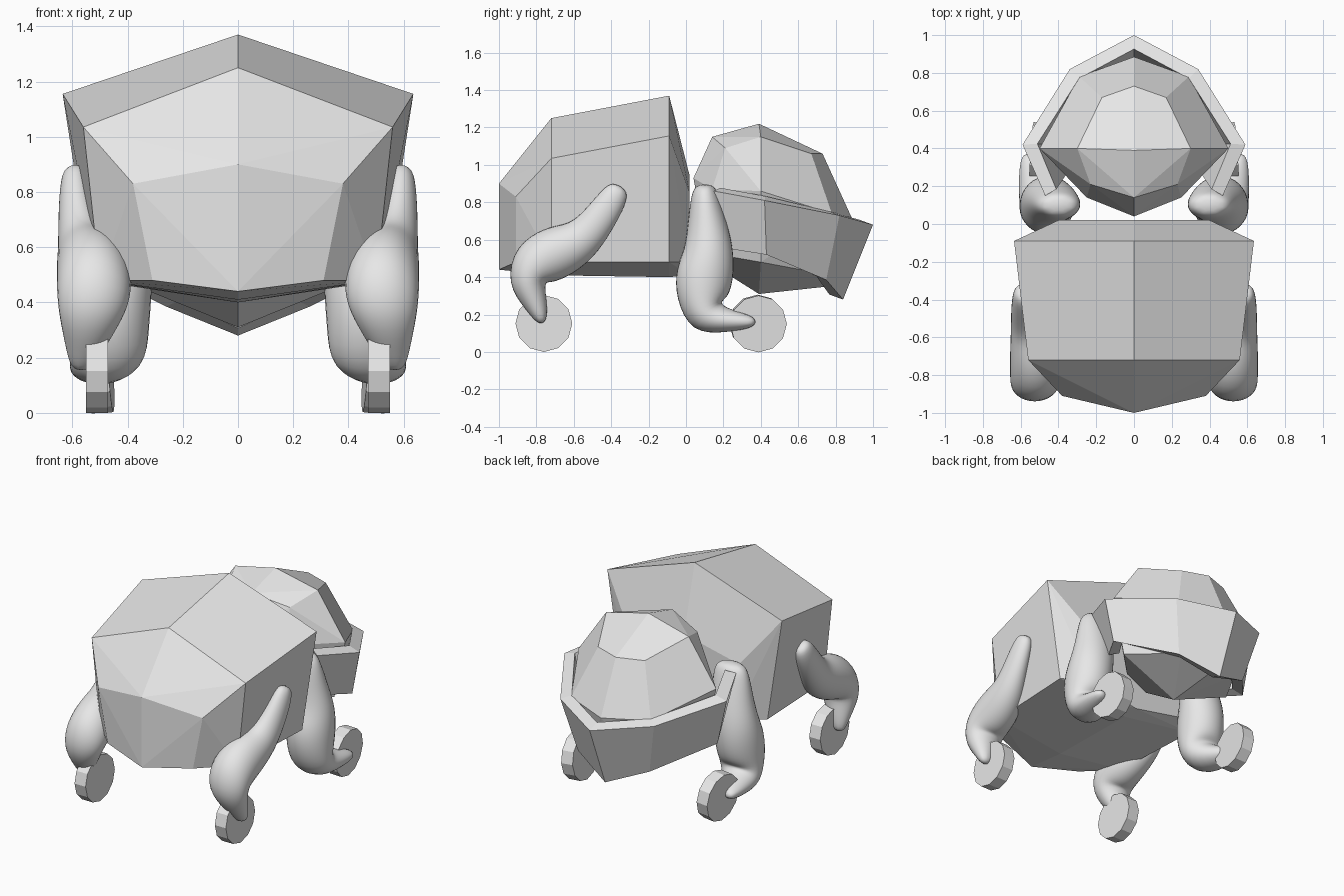
import bpy, bmesh, math
from mathutils import Vector, Matrix

cube = bpy.data.objects.get("Cube")
if cube:
    bpy.data.objects.remove(cube, do_unlink=True)

grey = bpy.data.materials.new("plain_grey")
grey.use_nodes = True
GREY = (0.8, 0.8, 0.8, 1)
grey.diffuse_color = GREY
grey.node_tree.nodes["Principled BSDF"].inputs["Base Color"].default_value = GREY


def finish(name, bm, smooth=False):
    bmesh.ops.recalc_face_normals(bm, faces=bm.faces[:])
    mesh = bpy.data.meshes.new(name)
    for f in bm.faces:
        f.smooth = smooth
    bm.to_mesh(mesh)
    bm.free()
    mesh.materials.append(grey)
    ob = bpy.data.objects.new(name, mesh)
    bpy.context.scene.collection.objects.link(ob)
    return ob


def faceted_hull(name, points):
    """Convex faceted solid, mirrored across x = 0."""
    bm = bmesh.new()
    for x, y, z in points:
        bm.verts.new((x, y, z))
        if x:
            bm.verts.new((-x, y, z))
    bmesh.ops.convex_hull(bm, input=bm.verts[:])
    bmesh.ops.dissolve_limit(bm, angle_limit=math.radians(4),
                             verts=bm.verts[:], edges=bm.edges[:])
    return finish(name, bm)


# Main body: top, upper corner, lower corner, keel of each section
faceted_hull("body", [
    (0, -1, .90), (.38, -.91, .83), (.31, -.91, .48), (0, -1, .44),
    (0, -.72, 1.25), (.56, -.72, 1.035), (.50, -.72, .48), (0, -.72, .41),
    (0, -.09, 1.37), (.635, -.09, 1.155), (.53, -.09, .48), (0, -.09, .40),
    (0, .02, .94), (.40, .02, .85), (.36, .02, .48), (0, .02, .41)])

# Head
faceted_hull("head", [
    (0, .04, .93), (.25, .14, .87), (.20, .17, .52), (0, .12, .48),
    (0, .14, 1.15), (.23, .21, 1.09),
    (0, .39, 1.22), (.30, .40, 1.15), (.50, .40, .86), (.42, .40, .48), (0, .39, .31),
    (0, .73, 1.06), (.17, .67, 1.06), (.29, .78, .74), (0, .885, .72),
    (.22, .72, .42), (0, .76, .35)])

# Open collar around the head
top = [(0, 1, .68), (.34, .82, .73), (.59, .42, .81), (.47, .15, .86)]
bottom = [(0, .84, .28), (.26, .75, .385), (.53, .43, .52), (.41, .24, .55)]


def both_sides(row):
    return [(-x, y, z) for x, y, z in row[:0:-1]] + row


bm = bmesh.new()
upper = [bm.verts.new(p) for p in both_sides(top)]
lower = [bm.verts.new(p) for p in both_sides(bottom)]
for i in range(len(upper) - 1):
    bm.faces.new((upper[i], upper[i + 1], lower[i + 1], lower[i]))
collar = finish("collar", bm)
front = collar.data.polygons[len(top) - 1]
if front.normal.y < 0:
    collar.data.flip_normals()
shell = collar.modifiers.new("thickness", 'SOLIDIFY')
shell.thickness = .07
shell.offset = -1
shell.use_even_offset = True


def leg(name, side, path, sides=8):
    """Smooth limb: rings of (x, y, z, half width, radius) along a path."""
    bm = bmesh.new()
    centres = [Vector(p[:3]) for p in path]
    rings = []
    for i, (x, y, z, wide, radius) in enumerate(path):
        along = centres[min(i + 1, len(path) - 1)] - centres[max(i - 1, 0)]
        across = Vector((0, -along.z, along.y)).normalized()
        ring = []
        for k in range(sides):
            a = math.tau * (k + .5) / sides
            p = centres[i] + Vector((wide * math.cos(a), 0, 0)) * 1.12
            p += across * radius * 1.12 * math.sin(a)
            ring.append(bm.verts.new((p.x * side, p.y, p.z)))
        rings.append(ring)
    for a, b in zip(rings, rings[1:]):
        for k in range(sides):
            n = (k + 1) % sides
            bm.faces.new((a[k], a[n], b[n], b[k]))
    bm.faces.new(rings[0])
    bm.faces.new(rings[-1])
    ob = finish(name, bm, True)
    ob.modifiers.new("smooth", 'SUBSURF').levels = 2
    ob.modifiers["smooth"].render_levels = 2


def wheel(name, x, y, tilt):
    bm = bmesh.new()
    turn = Matrix.Rotation(tilt, 4, 'Z') @ Matrix.Rotation(tilt, 4, 'Y')
    spin = Matrix.Rotation(math.pi / 2, 4, 'Y')
    bmesh.ops.create_cone(bm, cap_ends=True, segments=12, radius1=.152,
                          radius2=.152, depth=.08,
                          matrix=Matrix.Translation((x, y, .152)) @ turn @ spin)
    finish(name, bm)


FRONT_LEG = [
    (.59, -.35, .89, .04, .05), (.59, -.39, .82, .055, .075),
    (.58, -.47, .70, .07, .09), (.55, -.56, .59, .10, .11),
    (.525, -.68, .54, .13, .145), (.52, -.82, .47, .135, .14),
    (.525, -.86, .37, .125, .10), (.55, -.80, .25, .075, .06),
    (.57, -.765, .15, .035, .025)]
REAR_LEG = [
    (.40, .10, .90, .08, .05), (.40, .10, .83, .12, .075),
    (.42, .115, .68, .13, .105), (.45, .125, .54, .14, .13),
    (.46, .10, .42, .145, .155), (.465, .085, .29, .14, .14),
    (.47, .10, .18, .135, .11), (.52, .23, .165, .09, .06),
    (.565, .38, .16, .035, .028)]

# Legs and wheels on both sides
for side, label in ((1, "left"), (-1, "right")):
    leg("front_leg_" + label, side, FRONT_LEG)
    leg("rear_leg_" + label, side, REAR_LEG)
    wheel("front_wheel_" + label, .51 * side, -.76, 0)
    wheel("rear_wheel_" + label, .50 * side, .385, .06 * side)
